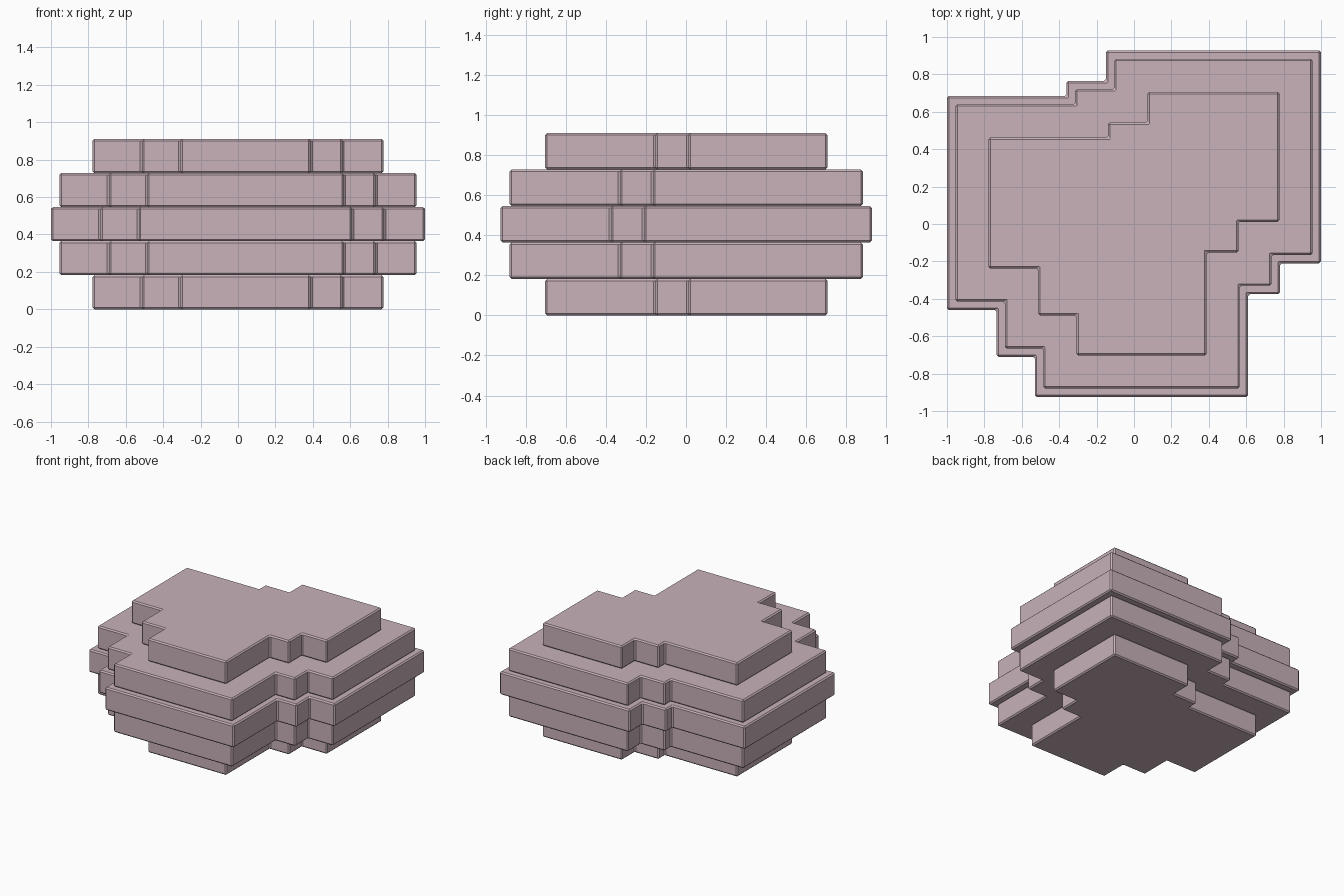
import bpy
import bmesh

cube = bpy.data.objects.get("Cube")
if cube:
    bpy.data.objects.remove(cube, do_unlink=True)

# Single dusty pink colour
mat = bpy.data.materials.new("dusty_pink")
mat.use_nodes = True
colour = (0.578, 0.445, 0.491, 1)
mat.diffuse_color = colour
mat.node_tree.nodes["Principled BSDF"].inputs["Base Color"].default_value = colour

# Stepped outline of the widest slab, counter-clockwise
OUTLINE = [(-0.53, -0.925), (0.61, -0.925), (0.61, -0.375), (0.78, -0.375),
           (0.78, -0.21), (1, -0.21), (1, 0.928), (-0.15, 0.928),
           (-0.15, 0.765), (-0.36, 0.765), (-0.36, 0.685), (-1, 0.685),
           (-1, -0.46), (-0.735, -0.46), (-0.735, -0.71), (-0.53, -0.71)]
HEIGHT = 0.182


def inset(points, d):
    """Move every right-angled corner inwards by d."""
    result = []
    for i, (x, y) in enumerate(points):
        px, py = points[i - 1]
        nx, ny = points[(i + 1) % len(points)]
        sign = lambda v: (v > 0) - (v < 0)
        ax, ay = sign(x - px), sign(y - py)
        bx, by = sign(nx - x), sign(ny - y)
        result.append((x - d * (ay + by), y + d * (ax + bx)))
    return result


def slab(name, level, d):
    bm = bmesh.new()
    z = level * HEIGHT
    base = bm.faces.new([bm.verts.new((x, y, z)) for x, y in inset(OUTLINE, d)])
    top = bmesh.ops.extrude_face_region(bm, geom=[base], use_keep_orig=True)
    verts = [v for v in top["geom"] if isinstance(v, bmesh.types.BMVert)]
    bmesh.ops.translate(bm, vec=(0, 0, HEIGHT), verts=verts)
    bmesh.ops.recalc_face_normals(bm, faces=bm.faces)
    mesh = bpy.data.meshes.new(name)
    bm.to_mesh(mesh)
    bm.free()
    mesh.materials.append(mat)
    obj = bpy.data.objects.new(name, mesh)
    bpy.context.collection.objects.link(obj)
    # Narrow chamfer on all edges
    bevel = obj.modifiers.new("chamfer", "BEVEL")
    bevel.width = 0.01
    bevel.segments = 1


# Five slabs, widest in the middle
names = ["bottom_slab", "lower_slab", "middle_slab", "upper_slab", "top_slab"]
for level, (name, d) in enumerate(zip(names, [0.222, 0.045, 0, 0.045, 0.222])):
    slab(name, level, d)
